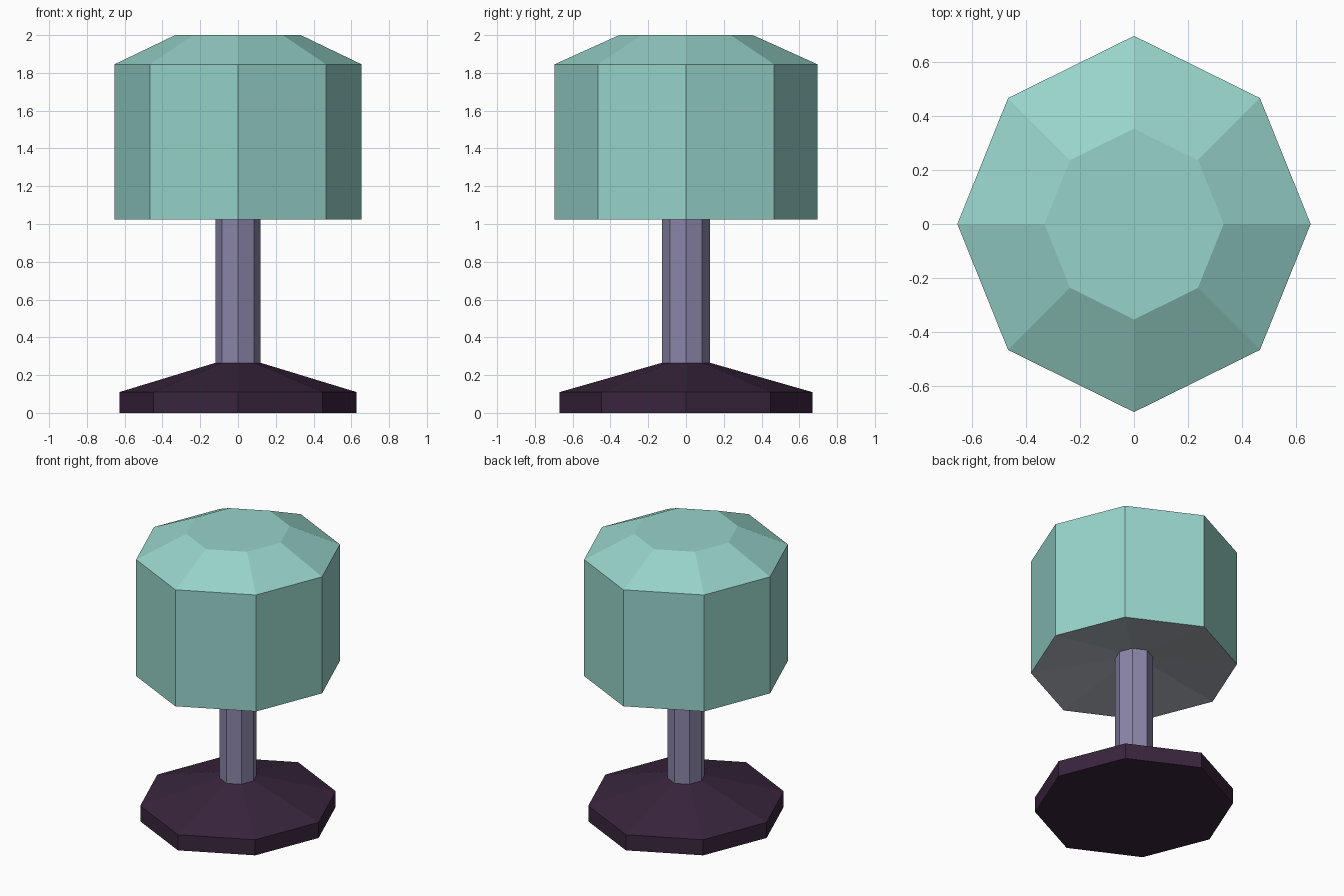
import bpy, bmesh, math

if "Cube" in bpy.data.objects:
    bpy.data.objects.remove(bpy.data.objects["Cube"])


def material(name, rgb):
    lin = [(c / 255 / 12.92) if c < 10 else ((c / 255 + 0.055) / 1.055) ** 2.4 for c in rgb]
    m = bpy.data.materials.new(name)
    m.diffuse_color = (*lin, 1.0)
    m.use_nodes = True
    m.node_tree.nodes["Principled BSDF"].inputs["Base Color"].default_value = m.diffuse_color
    return m


teal = material("teal shade", (151, 212, 202))
grey = material("grey shade lining", (176, 182, 189))
violet = material("violet grey stem", (139, 133, 168))
plum = material("dark plum base", (57, 37, 61))

# Slightly uneven octagon: stretched front and back
STRETCH = {0: 0.992, 2: 1.056, 4: 0.992, 6: 1.056}


def octagon_lathe(name, profile, mats, cap_bottom=False, cap_top=False):
    """Loft octagonal rings through (radius, z) points."""
    bm = bmesh.new()
    rings = []
    for r, z in profile:
        rings.append([bm.verts.new((r * STRETCH.get(i, 1.0) * math.cos(i * math.pi / 4),
                                    r * STRETCH.get(i, 1.0) * math.sin(i * math.pi / 4), z))
                      for i in range(8)])
    for a, b in zip(rings, rings[1:]):
        for i in range(8):
            j = (i + 1) % 8
            bm.faces.new((a[i], a[j], b[j], b[i]))
    if cap_bottom:
        bm.faces.new(rings[0][::-1])
    if cap_top:
        bm.faces.new(rings[-1])
    bm.normal_update()
    # Downward faces take the second material when there is one
    for f in bm.faces:
        if len(mats) > 1 and f.normal.z < -0.5:
            f.material_index = 1
    me = bpy.data.meshes.new(name)
    bm.to_mesh(me)
    bm.free()
    for m in mats:
        me.materials.append(m)
    ob = bpy.data.objects.new(name, me)
    bpy.context.collection.objects.link(ob)
    return ob


# Foot: low rim sloping up to the stem
octagon_lathe("base", [(0.633, 0.0), (0.633, 0.11), (0.121, 0.265)], [plum], cap_bottom=True)

# Stem
octagon_lathe("stem", [(0.121, 0.265), (0.121, 1.105)], [violet])

# Shade: hollowed grey underside, straight wall, bevelled flat top
octagon_lathe("lamp_shade",
              [(0.121, 1.105), (0.66, 1.025), (0.66, 1.845), (0.335, 2.0)],
              [teal, grey], cap_top=True)
